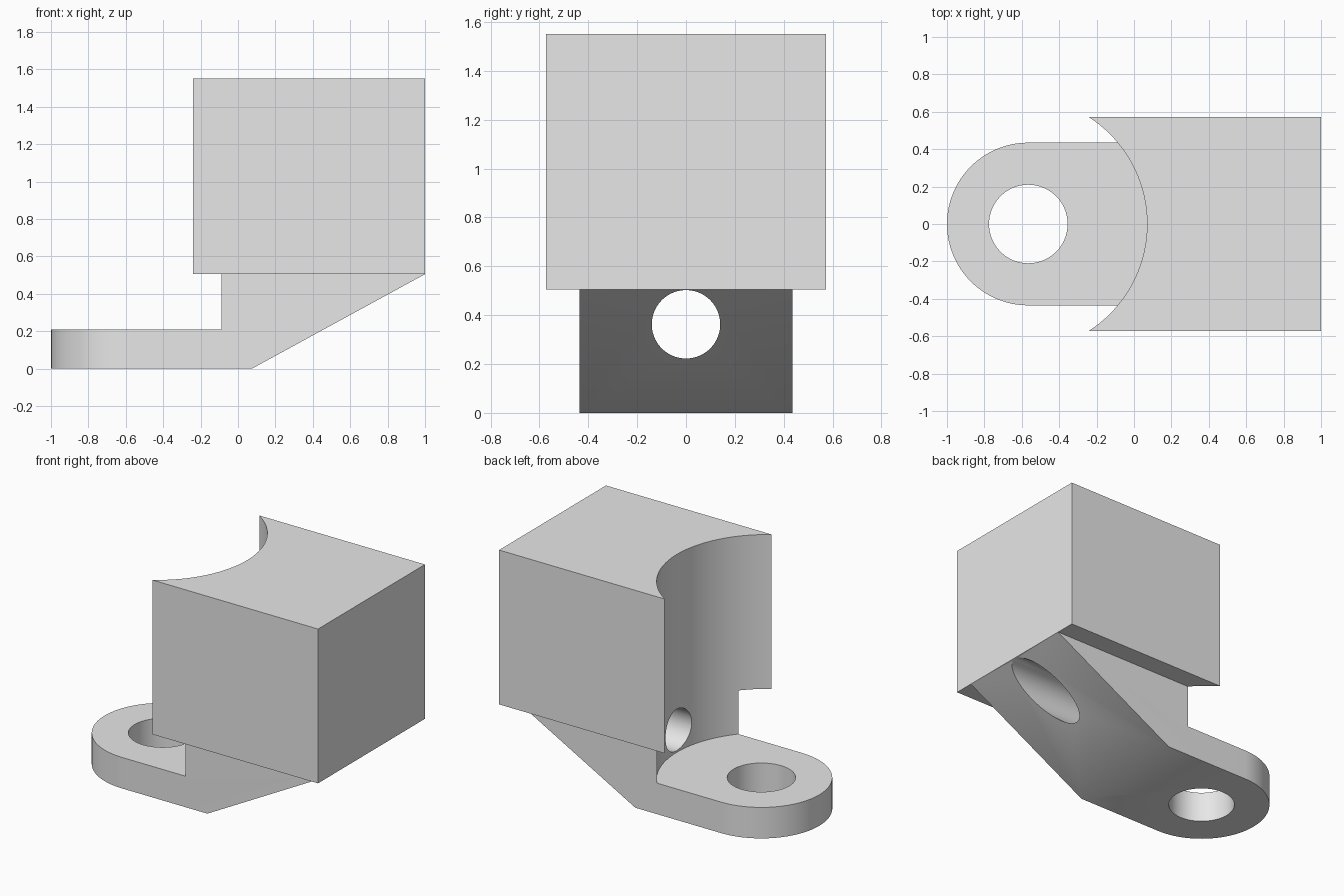
import bpy, bmesh, math
from mathutils import Matrix

cube = bpy.data.objects.get("Cube")
if cube:
    bpy.data.objects.remove(cube, do_unlink=True)

grey = bpy.data.materials.new("light grey")
grey.use_nodes = True
colour = (0.8, 0.8, 0.8, 1)
grey.diffuse_color = colour
grey.node_tree.nodes["Principled BSDF"].inputs["Base Color"].default_value = colour


def make_object(name, bm):
    bmesh.ops.recalc_face_normals(bm, faces=bm.faces)
    mesh = bpy.data.meshes.new(name)
    bm.to_mesh(mesh)
    bm.free()
    mesh.materials.append(grey)
    obj = bpy.data.objects.new(name, mesh)
    bpy.context.collection.objects.link(obj)
    return obj


def prism(name, points, offset):
    """Extrude a closed 3D outline along an offset."""
    bm = bmesh.new()
    face = bm.faces.new([bm.verts.new(p) for p in points])
    side = bmesh.ops.extrude_face_region(bm, geom=[face])["geom"]
    bmesh.ops.translate(bm, vec=offset,
                        verts=[v for v in side if isinstance(v, bmesh.types.BMVert)])
    return make_object(name, bm)


def cylinder(name, centre, radius, depth, along_x=False, segments=96):
    bm = bmesh.new()
    turn = Matrix.Rotation(math.pi / 2 if along_x else 0, 4, 'Y')
    bmesh.ops.create_cone(bm, cap_ends=True, segments=segments, radius1=radius,
                          radius2=radius, depth=depth,
                          matrix=Matrix.Translation(centre) @ turn)
    return make_object(name, bm)


def cut(obj, cutters):
    """Subtract the cutters from an object, then remove them."""
    bpy.context.view_layer.objects.active = obj
    for cutter in cutters:
        cutter.hide_render = True
        mod = obj.modifiers.new("cut", 'BOOLEAN')
        mod.operation = 'DIFFERENCE'
        mod.solver = 'EXACT'
        mod.object = cutter
        bpy.ops.object.modifier_apply(modifier=mod.name)
        bpy.data.objects.remove(cutter, do_unlink=True)
    bpy.ops.object.select_all(action='DESELECT')
    obj.select_set(True)
    bpy.ops.object.shade_smooth_by_angle(angle=math.radians(30))


ledge, top = 0.505, 1.55
half_tab, half_block = 0.435, 0.572
eye_x, scoop_x, scoop_r = -0.565, -0.61, 0.68

# Mounting bracket: rounded tab running into a sloped wedge
outline = [(1.1, -half_tab, 0), (1.1, half_tab, 0)]
for i in range(49):
    a = math.pi / 2 + math.pi * i / 48
    outline.append((eye_x + half_tab * math.cos(a), half_tab * math.sin(a), 0))
bracket = prism("mounting_bracket", outline, (0, 0, ledge))

slope = ledge / (1 - 0.075)
below = [(0.075 - 0.1 / slope, -1, -0.1), (1 + 0.2 / slope, -1, ledge + 0.2),
         (1 + 0.2 / slope, -1, -0.1)]
cut(bracket, [
    prism("slope_cutter", below, (0, 2, 0)),
    cylinder("scoop_cutter", (scoop_x, 0, 0.21 + 1), scoop_r, 2, segments=128),
    cylinder("eye_cutter", (eye_x, 0, 0), 0.21, 2),
    cylinder("bore_cutter", (0.4, 0, 0.3625), 0.14, 3, along_x=True),
])

# Upper block with a concave end
block = prism("upper_block",
              [(-0.24, -half_block, ledge), (1, -half_block, ledge),
               (1, half_block, ledge), (-0.24, half_block, ledge)],
              (0, 0, top - ledge))
cut(block, [cylinder("block_scoop_cutter", (scoop_x, 0, 1), scoop_r, 3, segments=128)])
